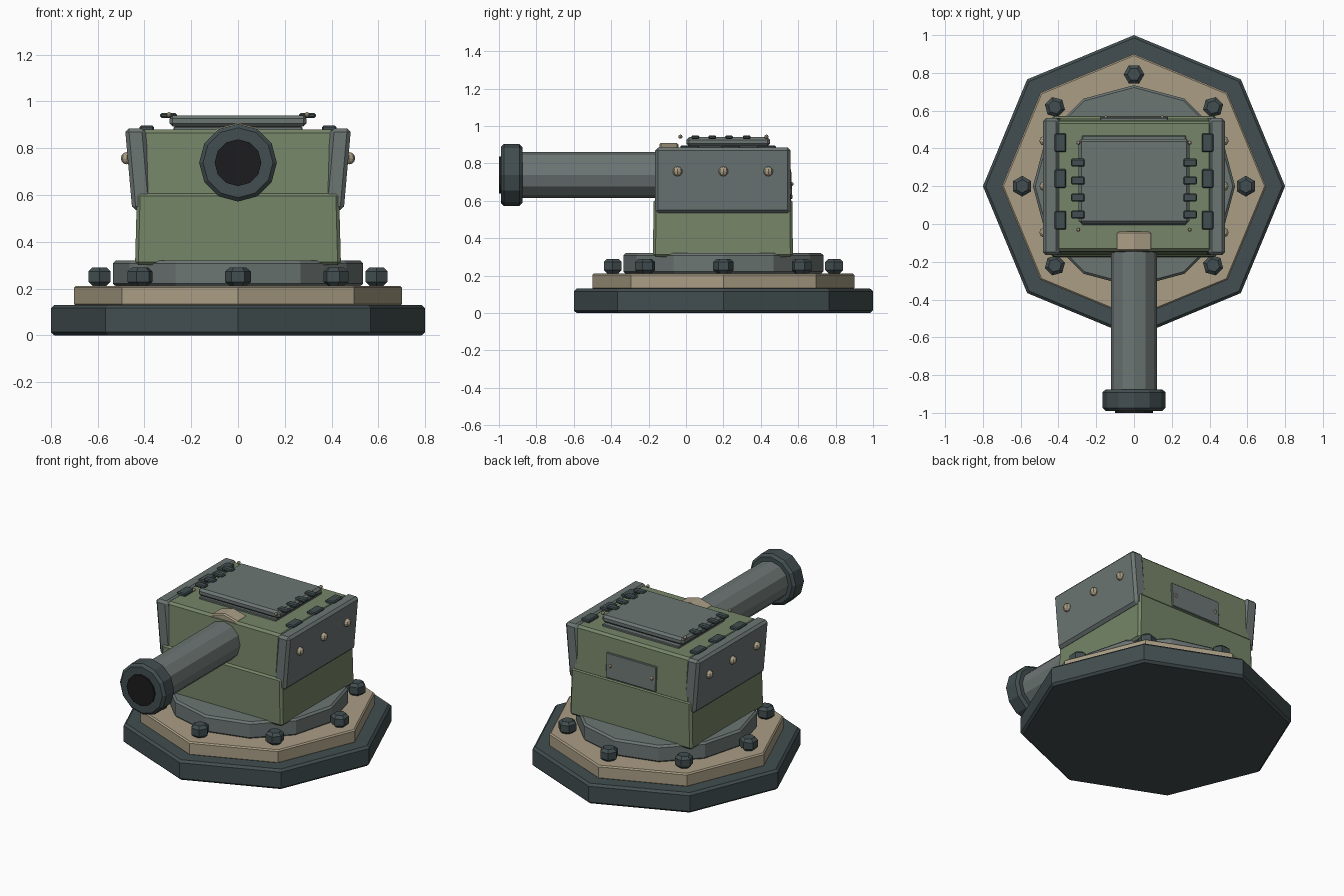
import bpy, bmesh, math
from mathutils import Matrix, Vector

if "Cube" in bpy.data.objects:
    bpy.data.objects.remove(bpy.data.objects["Cube"])


def material(name, rgb):
    m = bpy.data.materials.new(name)
    m.diffuse_color = (*rgb, 1)
    m.use_nodes = True
    m.node_tree.nodes["Principled BSDF"].inputs["Base Color"].default_value = m.diffuse_color
    return m


DARK = material("dark slate", (0.055, 0.076, 0.080))
GREY = material("steel grey", (0.150, 0.180, 0.174))
GREEN = material("olive green", (0.180, 0.235, 0.138))
TAN = material("sand tan", (0.400, 0.340, 0.235))
BLACK = material("bore black", (0.012, 0.012, 0.013))
CY = 0.2  # y of the turret axis


def finish(name, bm, mat, bevel=0.0):
    if bevel:
        sharp = [e for e in bm.edges if e.calc_face_angle(0) > math.radians(40)]
        bmesh.ops.bevel(bm, geom=sharp, offset=bevel, segments=1, affect='EDGES')
    bmesh.ops.recalc_face_normals(bm, faces=bm.faces)
    me = bpy.data.meshes.new(name)
    bm.to_mesh(me)
    bm.free()
    me.materials.append(mat)
    ob = bpy.data.objects.new(name, me)
    bpy.context.collection.objects.link(ob)
    return ob


def block(name, lo, hi, mat, bevel=0.0, taper=(0, 0), lean=0.0):
    """Box from lo to hi; the top is inset by taper and shifted in x by lean."""
    bm = bmesh.new()
    bmesh.ops.create_cube(bm, size=1)
    lo, hi = Vector(lo), Vector(hi)
    mid, size = (lo + hi) / 2, hi - lo
    for v in bm.verts:
        s = v.co * 2
        v.co = mid + Vector(a * b for a, b in zip(v.co, size))
        if s.z > 0:
            v.co.x += lean - s.x * taper[0]
            v.co.y -= s.y * taper[1]
    return finish(name, bm, mat, bevel)


def prism(name, sides, r, start, end, mat, bevel=0.0, spin=0.0):
    """Regular prism whose axis runs from start to end."""
    a, b = Vector(start), Vector(end)
    d = b - a
    bm = bmesh.new()
    bmesh.ops.create_cone(bm, cap_ends=True, segments=sides, radius1=r, radius2=r,
                          depth=d.length, matrix=Matrix.Rotation(spin, 4, 'Z'))
    # bevel rims only, keeping the side edges crisp
    if bevel:
        rims = [e for e in bm.edges if abs(e.verts[0].co.z - e.verts[1].co.z) < 1e-5]
        bmesh.ops.bevel(bm, geom=rims, offset=bevel, segments=1, affect='EDGES')
    turn = d.to_track_quat('Z', 'Y').to_matrix().to_4x4()
    bm.transform(Matrix.Translation((a + b) / 2) @ turn)
    return finish(name, bm, mat)


def rivet(name, pos, r):
    bm = bmesh.new()
    bmesh.ops.create_uvsphere(bm, u_segments=8, v_segments=6, radius=r,
                              matrix=Matrix.Translation(pos))
    return finish(name, bm, TAN)


# Stepped base: octagonal foot, octagonal plate, twelve-sided turning ring
prism("base_foot", 8, 0.80, (0, CY, 0), (0, CY, 0.13), DARK, 0.014)
prism("base_plate", 8, 0.70, (0, CY, 0.125), (0, CY, 0.212), TAN, 0.008)
prism("turning_ring", 12, 0.535, (0, CY, 0.21), (0, CY, 0.32), GREY, 0.012)

# Hexagonal anchor bolts around the ring
for i in range(8):
    a = i * math.pi / 4
    x, y = 0.592 * math.cos(a), CY + 0.592 * math.sin(a)
    prism("anchor_bolt", 6, 0.055, (x, y, 0.212), (x, y, 0.29), DARK, 0.017, a)

# Hull in two tiers
block("lower_hull", (-0.44, -0.177, 0.30), (0.44, 0.572, 0.61), GREEN, 0.014, (0.008, 0.004))
block("upper_hull", (-0.42, -0.163, 0.59), (0.42, 0.563, 0.88), GREEN, 0.014, (0.01, 0.018))

for s in (-1, 1):
    # Leaning side armour with rivets
    x0, x1 = sorted((s * 0.365, s * 0.452))
    block("side_armour", (x0, -0.165, 0.535), (x1, 0.56, 0.885), GREY, 0.016, (0, 0), s * 0.031)
    for y in (-0.045, 0.2, 0.44):
        rivet("armour_rivet", (s * 0.475, y, 0.757), 0.026)
    # Roof clamps
    for y in (0.02, 0.24, 0.43):
        block("roof_clamp", (s * 0.39 - 0.03, y - 0.05, 0.872),
              (s * 0.39 + 0.03, y + 0.05, 0.897), DARK, 0.006)
    # Hatch hinges and corner rivets
    for y in (0.05, 0.14, 0.23, 0.325):
        block("hatch_hinge", (s * 0.297 - 0.036, y - 0.021, 0.93),
              (s * 0.297 + 0.036, y + 0.021, 0.95), DARK, 0.006)
    for y in (-0.03, 0.43):
        rivet("hatch_rivet", (s * 0.295, y, 0.943), 0.011)
    rivet("panel_rivet", (s * 0.15, 0.563, 0.69), 0.012)

# Roof hatch on its rim
block("hatch_rim", (-0.275, -0.005, 0.87), (0.275, 0.468, 0.893), GREY, 0.004)
block("hatch", (-0.293, 0.002, 0.892), (0.293, 0.45, 0.94), GREY, 0.014)

# Rear access panel, following the slope of the back wall
block("rear_panel", (-0.18, 0.53, 0.61), (0.18, 0.569, 0.77), GREY, 0.004, (0, 0.007))

# Gun: collar, barrel, muzzle ring and bore
Z = 0.738
prism("gun_collar", 12, 0.17, (0, -0.04, Z), (0, -0.143, Z), TAN, 0.008)
prism("barrel", 12, 0.123, (0, -0.10, Z), (0, -0.90, Z), GREY)
prism("muzzle_ring", 12, 0.166, (0, -0.875, Z), (0, -0.99, Z), DARK, 0.016)
prism("bore", 12, 0.10, (0, -0.95, Z), (0, -1.0, Z), BLACK)
